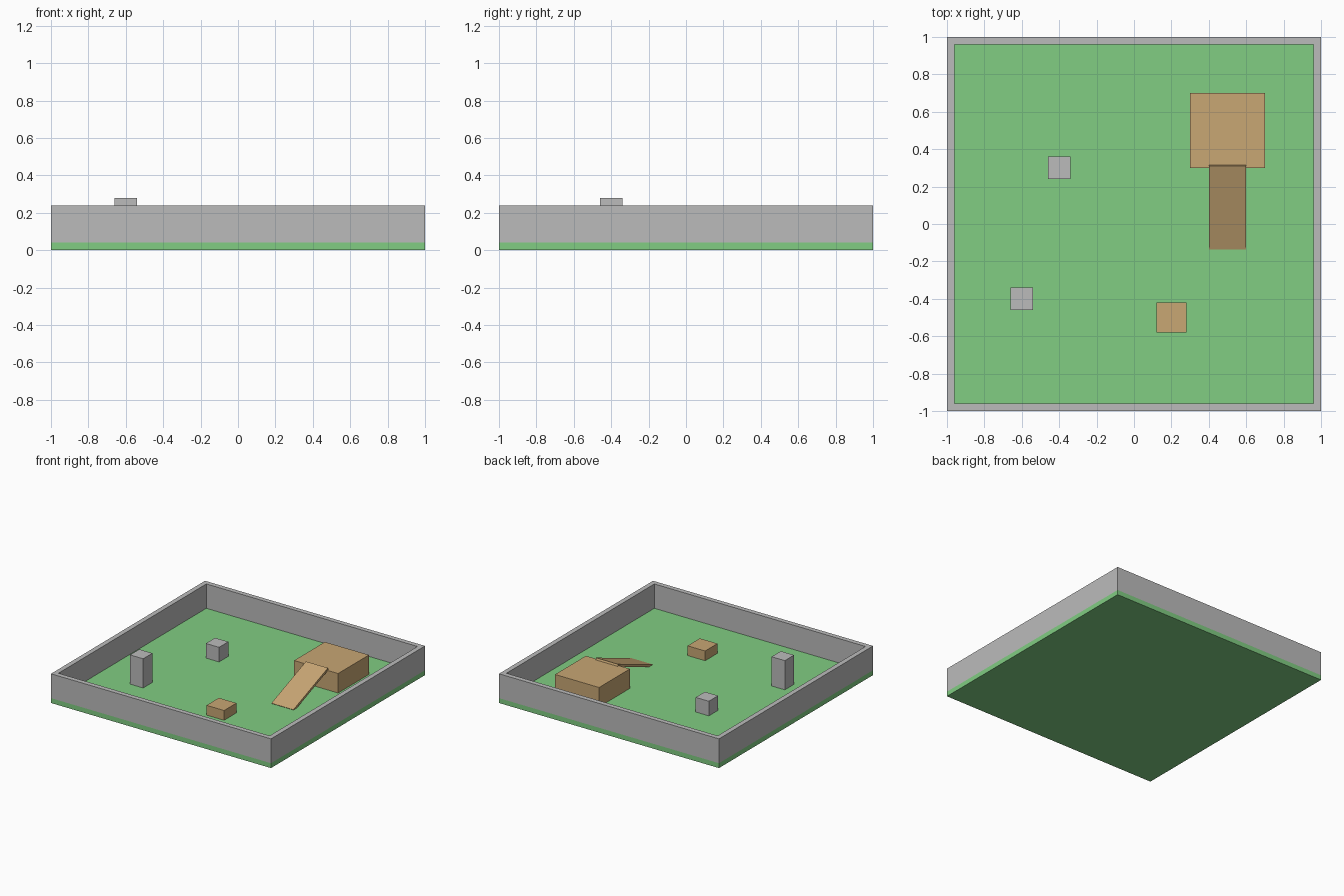
import bpy
import bmesh
from math import radians

cube = bpy.data.objects.get("Cube")
if cube:
    bpy.data.objects.remove(cube, do_unlink=True)


def make_material(name, rgb):
    mat = bpy.data.materials.new(name)
    mat.use_nodes = True
    color = (*rgb, 1.0)
    mat.diffuse_color = color
    mat.node_tree.nodes["Principled BSDF"].inputs["Base Color"].default_value = color
    return mat


grass = make_material("grass_green", (0.22, 0.61, 0.225))
stone = make_material("stone_grey", (0.5, 0.5, 0.5))
wood = make_material("wood_brown", (0.58, 0.385, 0.175))

FLOOR_TOP = 0.04
WALL_TOP = 0.24


def add_object(name, bm, mat, location=(0, 0, 0)):
    mesh = bpy.data.meshes.new(name)
    bm.to_mesh(mesh)
    bm.free()
    mesh.materials.append(mat)
    obj = bpy.data.objects.new(name, mesh)
    obj.location = location
    bpy.context.collection.objects.link(obj)
    return obj


def add_box(name, size, location, mat):
    bm = bmesh.new()
    bmesh.ops.create_cube(bm, size=1)
    bmesh.ops.scale(bm, vec=size, verts=bm.verts)
    return add_object(name, bm, mat, location)


def add_standing_box(name, x, y, width, height, mat):
    """Square box resting on the floor."""
    return add_box(name, (width, width, height), (x, y, FLOOR_TOP + height / 2), mat)


# Floor slab
add_box("floor", (2, 2, FLOOR_TOP), (0, 0, FLOOR_TOP / 2), grass)

# Perimeter wall: a square ring raised to full height
bm = bmesh.new()
rings = []
for half in (1.0, 0.96):
    corners = ((-half, -half), (half, -half), (half, half), (-half, half))
    rings.append([bm.verts.new((x, y, FLOOR_TOP)) for x, y in corners])
outer, inner = rings
for i in range(4):
    j = (i + 1) % 4
    bm.faces.new((outer[i], outer[j], inner[j], inner[i]))
raised = bmesh.ops.extrude_face_region(bm, geom=bm.faces[:], use_keep_orig=True)
top_verts = [g for g in raised["geom"] if isinstance(g, bmesh.types.BMVert)]
bmesh.ops.translate(bm, vec=(0, 0, WALL_TOP - FLOOR_TOP), verts=top_verts)
bmesh.ops.recalc_face_normals(bm, faces=bm.faces)
add_object("perimeter_wall", bm, stone)

# Stone blocks
add_standing_box("tall_pillar", -0.6, -0.4, 0.12, 0.24, stone)
add_standing_box("short_pillar", -0.4, 0.3, 0.12, 0.12, stone)

# Wooden platform and low step
add_standing_box("platform", 0.5, 0.5, 0.4, 0.16, wood)
add_standing_box("low_step", 0.2, -0.5, 0.16, 0.08, wood)

# Plank ramp leaning on the platform
ramp = add_box("ramp", (0.2, 0.48, 0.02), (0.5, 0.09, 0.12), wood)
ramp.rotation_euler.x = radians(21)
